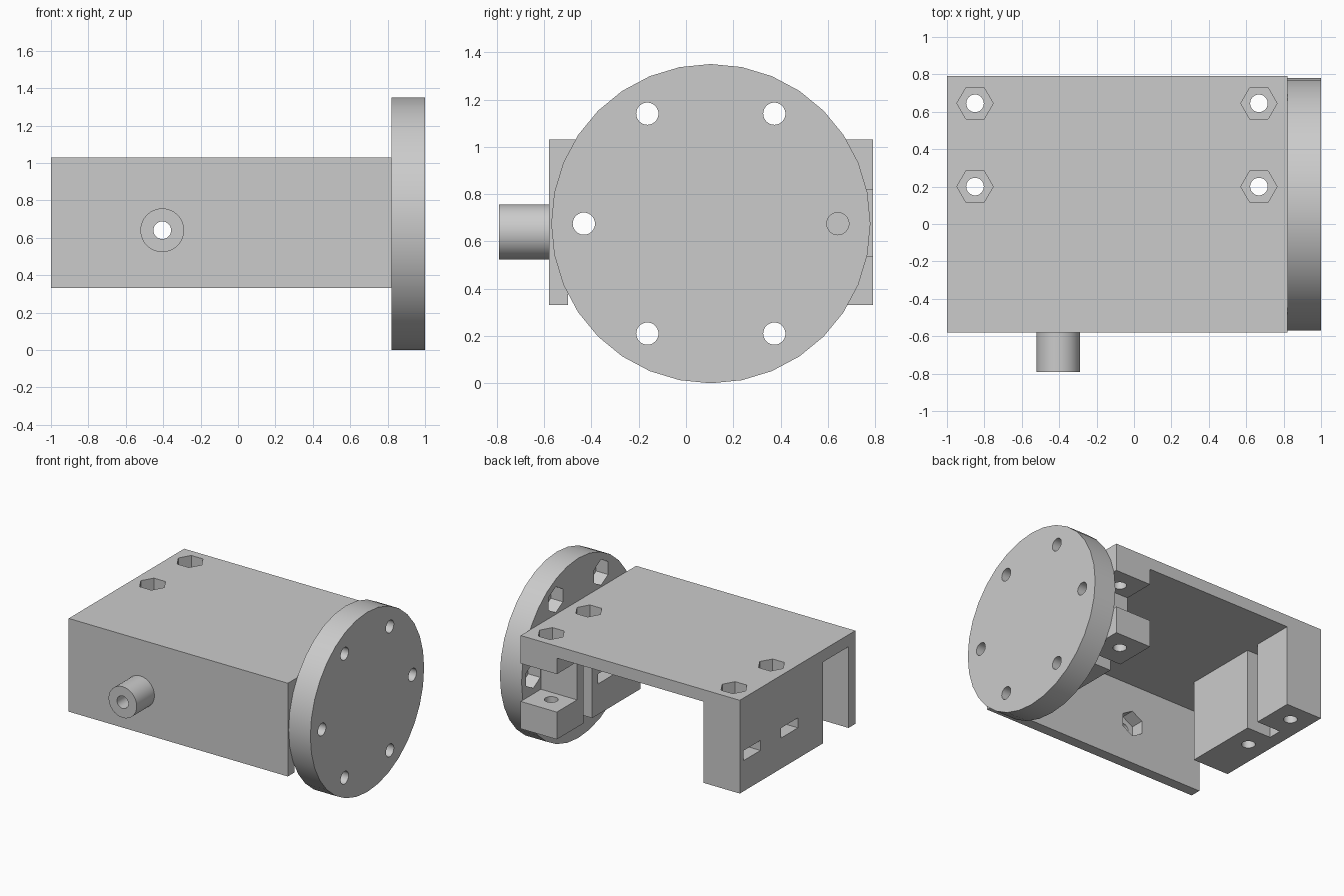
import bpy
import bmesh
import math
from mathutils import Matrix, Vector

if "Cube" in bpy.data.objects:
    bpy.data.objects.remove(bpy.data.objects["Cube"], do_unlink=True)

grey = bpy.data.materials.new("plain grey")
grey.use_nodes = True
grey.diffuse_color = (0.6, 0.6, 0.6, 1)
grey.node_tree.nodes["Principled BSDF"].inputs["Base Color"].default_value = (0.6, 0.6, 0.6, 1)


def finish(bm, name):
    bmesh.ops.recalc_face_normals(bm, faces=bm.faces)
    mesh = bpy.data.meshes.new(name)
    bm.to_mesh(mesh)
    bm.free()
    mesh.materials.append(grey)
    obj = bpy.data.objects.new(name, mesh)
    bpy.context.collection.objects.link(obj)
    return obj


def box(name, lo, hi):
    lo, hi = Vector(lo), Vector(hi)
    bm = bmesh.new()
    size = Matrix.Diagonal((*(hi - lo), 1))
    bmesh.ops.create_cube(bm, size=1, matrix=Matrix.Translation((lo + hi) / 2) @ size)
    return finish(bm, name)


def prism(name, start, end, radius, sides, first):
    """Regular prism from start to end; 'first' points to its first corner."""
    start, end = Vector(start), Vector(end)
    axis = (end - start).normalized()
    u = Vector(first)
    v = axis.cross(u)
    bm = bmesh.new()
    ring = []
    for i in range(sides):
        a = 2 * math.pi * i / sides
        ring.append(bm.verts.new(start + radius * (u * math.cos(a) + v * math.sin(a))))
    extrude(bm, ring, end - start)
    return finish(bm, name)


def extrude(bm, ring, offset):
    face = bm.faces.new(ring)
    new = bmesh.ops.extrude_face_region(bm, geom=[face])["geom"]
    bmesh.ops.translate(bm, vec=offset, verts=[g for g in new if isinstance(g, bmesh.types.BMVert)])


def combine(target, tool, operation="DIFFERENCE"):
    mod = target.modifiers.new("combine", "BOOLEAN")
    mod.operation = operation
    mod.solver = "EXACT"
    mod.object = tool
    bpy.context.view_layer.objects.active = target
    bpy.ops.object.modifier_apply(modifier=mod.name)
    bpy.data.objects.remove(tool, do_unlink=True)


X, Z = (1, 0, 0), (0, 0, 1)
BOLT, NUT = 0.047, 0.097

# Housing block with the inlet spigot on its front
housing = box("housing", (-1, -0.58, 0.33), (0.82, 0.79, 1.03))

# Cavity open below and behind, with a side channel and a slot in each end block
plan = [(-1.1, -0.5), (0.9, -0.5), (0.9, -0.2), (0.52, -0.2),
        (0.52, 0.37), (0.72, 0.37), (0.72, 0.475), (0.52, 0.475),
        (0.52, 0.9), (-0.7, 0.9), (-0.7, 0.475), (-0.9, 0.475),
        (-0.9, 0.37), (-0.7, 0.37), (-0.7, -0.2), (-1.1, -0.2)]
bm = bmesh.new()
extrude(bm, [bm.verts.new((x, y, 0.1)) for x, y in plan], Vector((0, 0, 0.84)))
combine(housing, finish(bm, "cavity"))

spigot = prism("spigot", (-0.405, -0.79, 0.64), (-0.405, -0.54, 0.64), 0.117, 32, Z)
combine(housing, spigot, "UNION")
combine(housing, prism("bore", (-0.405, -0.9, 0.64), (-0.405, -0.45, 0.64), BOLT, 32, Z))
combine(housing, prism("bore_nut", (-0.405, -0.60, 0.64), (-0.405, -0.45, 0.64), NUT, 6, Z))

# Clearance notch behind the flange
combine(housing, box("notch", (0.45, 0.55, 0.535), (0.9, 0.9, 0.82)))

# Vertical bolt holes, hexagonal top recesses and side nut slots
for x, face in ((-0.85, -1), (0.668, 0.52)):
    for y in (0.2, 0.645):
        combine(housing, prism("bolt", (x, y, 0.2), (x, y, 1.2), BOLT, 32, X))
        combine(housing, prism("recess", (x, y, 0.93), (x, y, 1.2), NUT, 6, X))
        if x < 0 or y < 0.5:
            combine(housing, box("slot", (face - 0.05, y - 0.1, 0.56),
                                 (x + 0.1, y + 0.1, 0.635)))

# Round end flange with a ring of six bolts
flange = prism("end_flange", (0.82, 0.105, 0.675), (1, 0.105, 0.675), 0.675, 32, Z)
for i in range(6):
    a = i * math.pi / 3
    y, z = 0.105 + 0.537 * math.cos(a), 0.675 + 0.537 * math.sin(a)
    combine(flange, prism("bolt", (0.7, y, z), (1.1, y, z), BOLT, 32, Z))
    combine(flange, prism("recess", (0.7, y, z), (0.92, y, z), NUT, 6, Z))

# Smooth round surfaces, crisp edges
for obj in (housing, flange):
    bpy.ops.object.select_all(action="DESELECT")
    obj.select_set(True)
    bpy.context.view_layer.objects.active = obj
    bpy.ops.object.shade_smooth_by_angle(angle=math.radians(30))
